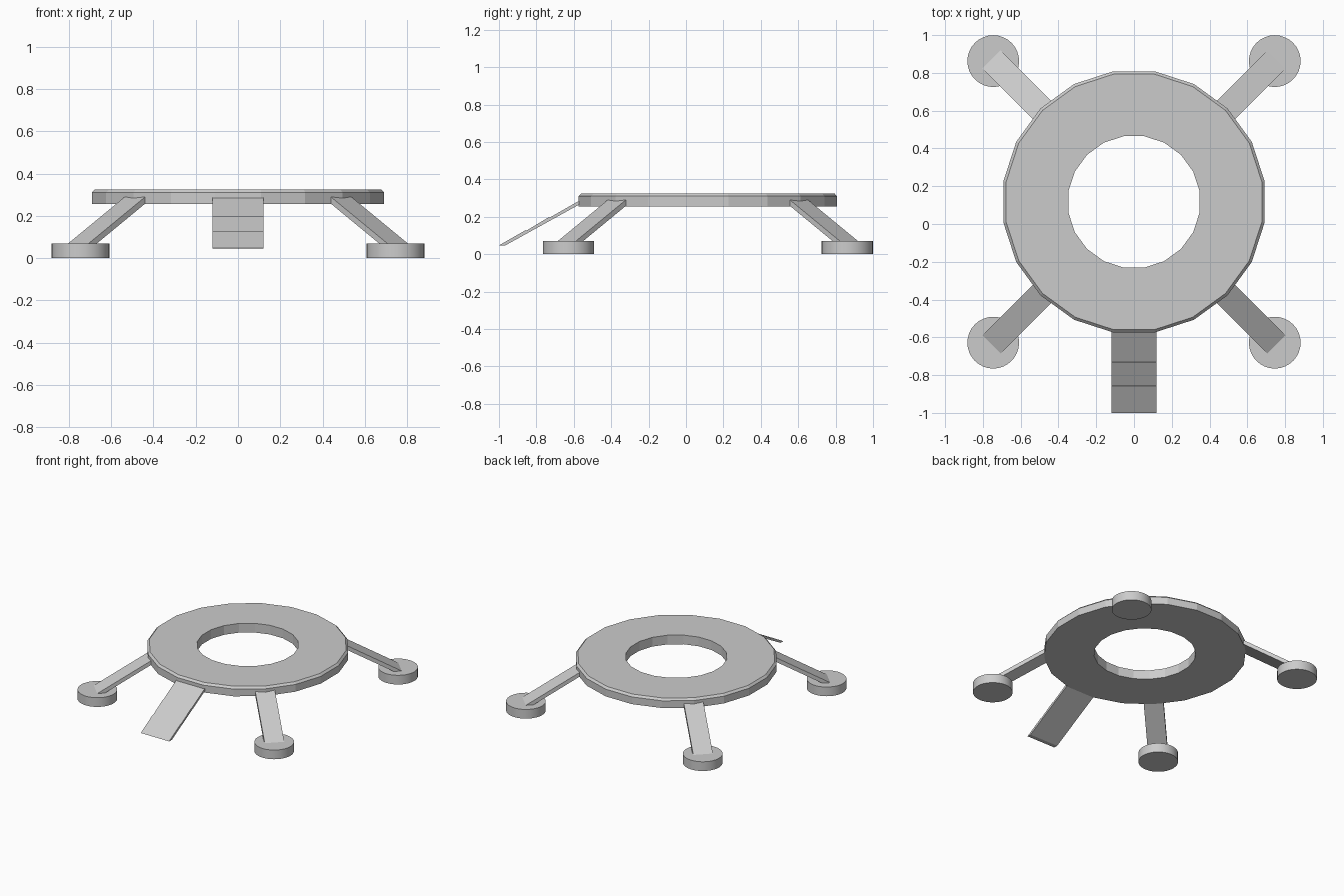
import bpy, bmesh
from math import cos, sin, pi, radians
from mathutils import Matrix, Vector

if "Cube" in bpy.data.objects:
    bpy.data.objects.remove(bpy.data.objects["Cube"])

CY = 0.117  # centre of the ring along y


def make(name, verts, faces, smooth=False):
    me = bpy.data.meshes.new(name)
    bm = bmesh.new()
    vs = [bm.verts.new(v) for v in verts]
    for f in faces:
        bm.faces.new([vs[i] for i in f])
    bmesh.ops.recalc_face_normals(bm, faces=bm.faces[:])
    bm.to_mesh(me)
    bm.free()
    ob = bpy.data.objects.new(name, me)
    bpy.context.collection.objects.link(ob)
    if smooth:
        bpy.ops.object.select_all(action='DESELECT')
        ob.select_set(True)
        bpy.context.view_layer.objects.active = ob
        bpy.ops.object.shade_smooth_by_angle(angle=radians(30))
    return ob


def lathe_ring(name, profile, n, cx, cy, offset):
    """Spin a closed (radius, z) profile around a vertical axis."""
    k = len(profile)
    verts = [(cx + r * cos(2 * pi * i / n + offset), cy + r * sin(2 * pi * i / n + offset), z)
             for i in range(n) for r, z in profile]
    faces = [(i * k + j, i * k + (j + 1) % k, (i + 1) % n * k + (j + 1) % k, (i + 1) % n * k + j)
             for i in range(n) for j in range(k)]
    return make(name, verts, faces)


def extrude(name, profile, width, matrix):
    """Extrude a (u, z) profile sideways, then place it."""
    k = len(profile)
    verts = [matrix @ Vector((u, s * width / 2, z)) for s in (-1, 1) for u, z in profile]
    faces = [tuple(range(k)), tuple(range(2 * k - 1, k - 1, -1))]
    faces += [(j, (j + 1) % k, k + (j + 1) % k, k + j) for j in range(k)]
    return make(name, verts, faces)


# Platform ring: 20 sides, small chamfer on the upper outer rim
lathe_ring("platform_ring",
           [(0.352, 0.255), (0.70, 0.255), (0.70, 0.31), (0.685, 0.325), (0.352, 0.325)],
           20, 0, CY, pi / 20)

# Four feet with slanted legs on the diagonals
leg_profile = [(0.66, 0.307), (1.11, 0.045), (1.06, 0.042), (0.66, 0.275)]
for i, place in enumerate(("back_right", "back_left", "front_left", "front_right")):
    a = pi / 4 + i * pi / 2
    n = 32
    c = Vector((1.054 * cos(a), CY + 1.054 * sin(a)))
    verts = [(c.x + 0.137 * cos(2 * pi * j / n), c.y + 0.137 * sin(2 * pi * j / n), z)
             for z in (0, 0.07) for j in range(n)]
    faces = [tuple(range(n)), tuple(range(n, 2 * n))]
    faces += [(j, (j + 1) % n, n + (j + 1) % n, n + j) for j in range(n)]
    make(place + "_foot", verts, faces, smooth=True)
    extrude(place + "_leg", leg_profile, 0.137,
            Matrix.Translation((0, CY, 0)) @ Matrix.Rotation(a, 4, 'Z'))

# Front ramp: thin sloping plate with slight steps between its three panels
ramp_profile = [(-0.55, 0.298), (-0.73, 0.195), (-0.732, 0.199), (-0.855, 0.125),
                (-0.857, 0.129), (-1.0, 0.047), (-0.968, 0.046), (-0.55, 0.277)]
extrude("ramp", ramp_profile, 0.24, Matrix(((0, 1, 0, 0), (1, 0, 0, 0), (0, 0, 1, 0), (0, 0, 0, 1))))
